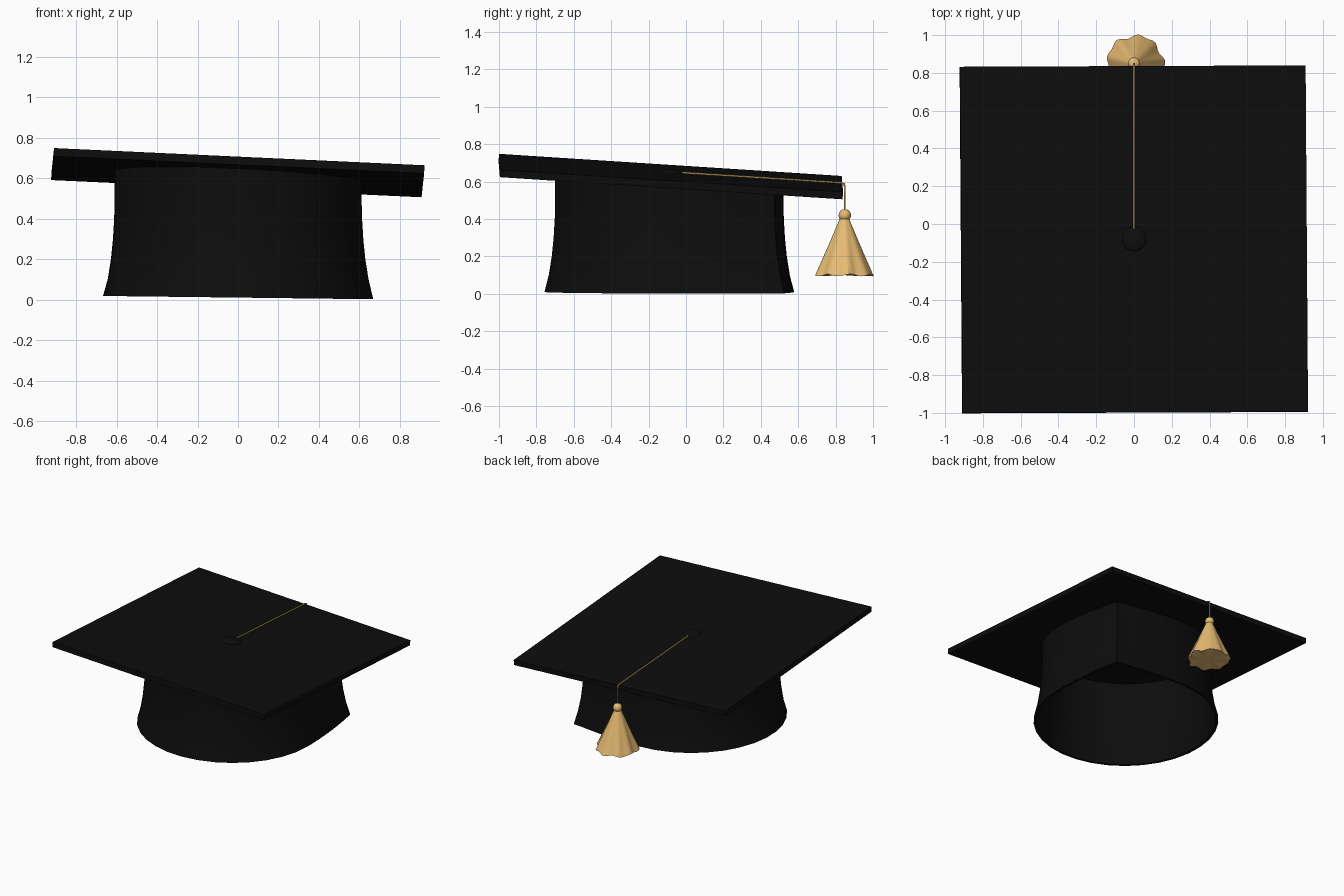
import bpy, bmesh, math
from mathutils import Matrix, Vector

if "Cube" in bpy.data.objects:
    bpy.data.objects.remove(bpy.data.objects["Cube"])


def material(name, rgb):
    m = bpy.data.materials.new(name)
    m.diffuse_color = (*rgb, 1)
    m.use_nodes = True
    m.node_tree.nodes["Principled BSDF"].inputs["Base Color"].default_value = m.diffuse_color
    return m


BLACK = material("black_cloth", (0.004, 0.004, 0.004))
GOLD = material("gold_thread", (0.8, 0.5, 0.17))


def finish(name, bm, mat, smooth=None):
    bmesh.ops.recalc_face_normals(bm, faces=bm.faces)
    me = bpy.data.meshes.new(name)
    bm.to_mesh(me)
    bm.free()
    ob = bpy.data.objects.new(name, me)
    bpy.context.collection.objects.link(ob)
    me.materials.append(mat)
    if smooth:
        bpy.ops.object.select_all(action='DESELECT')
        ob.select_set(True)
        bpy.context.view_layer.objects.active = ob
        bpy.ops.object.shade_smooth_by_angle(angle=math.radians(smooth))
    return ob


def bridge(bm, rings):
    n = len(rings[0])
    for a, b in zip(rings, rings[1:]):
        for i in range(n):
            j = (i + 1) % n
            bm.faces.new((a[i], a[j], b[j], b[i]))


def board_z(x, y):
    # height of the tilted board's top surface
    return 0.647 - 0.0464 * x - 0.0645 * (y + 0.08)


TILT = (Matrix.Translation((0, -0.08, 0.647)) @ Matrix.Rotation(0.004, 4, 'Z')
        @ Matrix.Rotation(0.0464, 4, 'Y') @ Matrix.Rotation(-0.0645, 4, 'X'))

# Square tilted board
bm = bmesh.new()
bmesh.ops.create_cube(bm, size=1, matrix=TILT @ Matrix.Translation((0, 0, -0.02))
                      @ Matrix.Diagonal((1.832, 1.836, 0.04, 1)))
finish("board", bm, BLACK)

# Skull cap: flared ring, round except for one peaked corner at back right
outline = []
for i in range(8):
    t = i / 8
    outline.append((1 - 0.09 * t * t, 0.92 * t))
for i in range(8, 0, -1):
    t = i / 8
    outline.append((0.92 * t, 1 - 0.09 * t * t) if i < 8 else (0.91, 0.92))
for i in range(25):
    a = math.pi / 2 + i * 1.5 * math.pi / 25
    outline.append((math.cos(a), math.sin(a)))

OUTER = [(0.668, 0.01), (0.645, 0.1), (0.629, 0.2), (0.619, 0.3), (0.613, 0.4), (0.611, 0.48)]
profile = OUTER + [(0.611, None), (0.591, None)] + [(r - 0.02, z) for r, z in reversed(OUTER)]
bm = bmesh.new()
rings = []
for r, z in profile:
    ring = []
    for ox, oy in outline:
        x, y = ox * r, -0.09 + oy * r
        h = board_z(x, y) - 0.035 if z is None else z
        if z == 0.01:
            h -= 0.008 * ox
        ring.append(bm.verts.new((x, y, h)))
    rings.append(ring)
bridge(bm, rings + [rings[0]])
finish("skull_cap", bm, BLACK, 30)

# Domed centre button
bm = bmesh.new()
bmesh.ops.create_uvsphere(bm, u_segments=24, v_segments=12, radius=1,
                          matrix=TILT @ Matrix.Diagonal((0.065, 0.065, 0.018, 1)))
finish("button", bm, BLACK, 40)

# Cord over the board and down past its edge
curve = bpy.data.curves.new("cord", 'CURVE')
curve.dimensions = '3D'
curve.bevel_depth = 0.005
curve.bevel_resolution = 2
curve.use_fill_caps = True
path = [(0, -0.05, 0.65), (0, 0.83, 0.594), (0, 0.846, 0.588), (0, 0.849, 0.57), (0, 0.849, 0.41)]
sp = curve.splines.new('POLY')
sp.points.add(len(path) - 1)
for p, co in zip(sp.points, path):
    p.co = (*co, 1)
cord = bpy.data.objects.new("cord", curve)
bpy.context.collection.objects.link(cord)
curve.materials.append(GOLD)

# Tassel knot
bm = bmesh.new()
bmesh.ops.create_uvsphere(bm, u_segments=20, v_segments=12, radius=0.033,
                          matrix=Matrix.Translation((0, 0.849, 0.42)))
finish("tassel_knot", bm, GOLD, 60)

# Pleated tassel skirt
bm = bmesh.new()
rings = []
N = 48
for k in range(5):
    t = k / 4
    ring = []
    for i in range(N):
        a = 2 * math.pi * i / N
        wave = 0.05 * math.sin(9 * a + 0.6) + 0.035 * math.sin(5 * a + 2)
        r = (0.024 + 0.126 * t) * (1 + wave * t)
        z = 0.405 - 0.305 * t + 0.006 * t * math.sin(7 * a)
        ring.append(bm.verts.new((0.006 * t + r * math.cos(a), 0.847 + r * math.sin(a), z)))
    rings.append(ring)
bridge(bm, rings)
for ring, c in ((rings[0], (0, 0.847, 0.407)), (rings[-1], (0.006, 0.847, 0.1))):
    v = bm.verts.new(c)
    for i in range(N):
        bm.faces.new((ring[i], ring[(i + 1) % N], v))
finish("tassel_skirt", bm, GOLD, 30)
